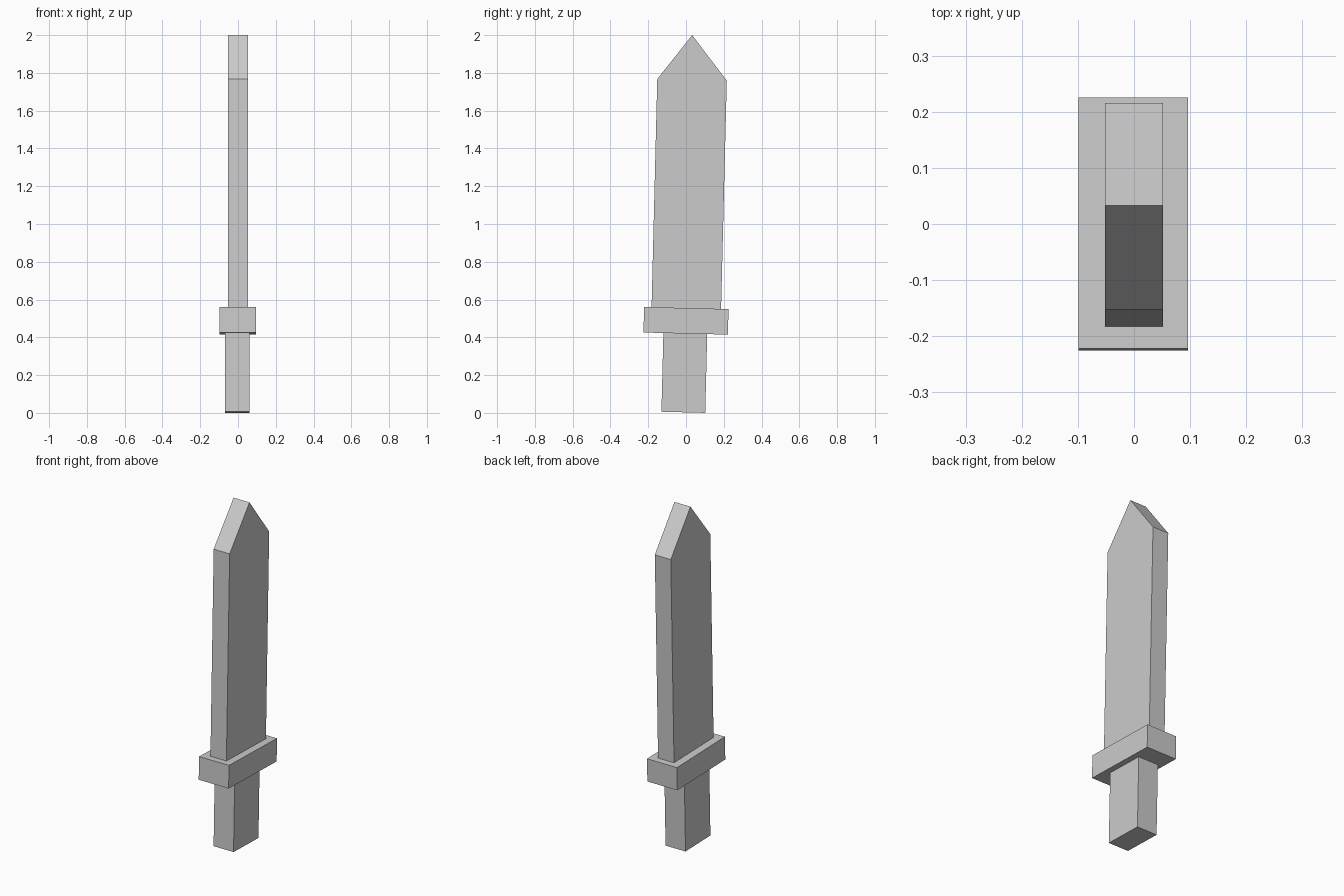
import bpy
from mathutils import Matrix

if "Cube" in bpy.data.objects:
    bpy.data.objects.remove(bpy.data.objects["Cube"])

# The whole sword leans slightly towards +y about the middle of the guard
PIVOT_Z = 0.4875
LEAN = Matrix.Translation((0, 0, PIVOT_Z)) @ Matrix.Rotation(-0.025, 4, 'X')


def slab(name, profile, half_thick, x=0.0):
    """Extrude a (y, z) outline, given relative to the guard centre, along x."""
    n = len(profile)
    verts = [(x + s * half_thick, y, z) for s in (-1, 1) for y, z in profile]
    faces = [list(range(n))[::-1], list(range(n, 2 * n))]
    faces += [(i, (i + 1) % n, (i + 1) % n + n, i + n) for i in range(n)]
    mesh = bpy.data.meshes.new(name)
    mesh.from_pydata(verts, [], faces)
    mesh.transform(LEAN)
    obj = bpy.data.objects.new(name, mesh)
    bpy.context.collection.objects.link(obj)
    return obj


def rect(half_width, z0, z1, y=0.0):
    return [(y - half_width, z0), (y + half_width, z0),
            (y + half_width, z1), (y - half_width, z1)]


# Handle
slab("handle", rect(0.116, -0.4845, -0.067, -0.002), 0.065, -0.003)

# Cross guard
slab("guard", rect(0.2235, -0.0675, 0.0675), 0.0975, -0.001)

# Blade with pointed tip
slab("blade", [(-0.184, 0.067), (0.184, 0.067), (0.184, 1.276),
               (-0.005, 1.513), (-0.184, 1.276)], 0.052)
